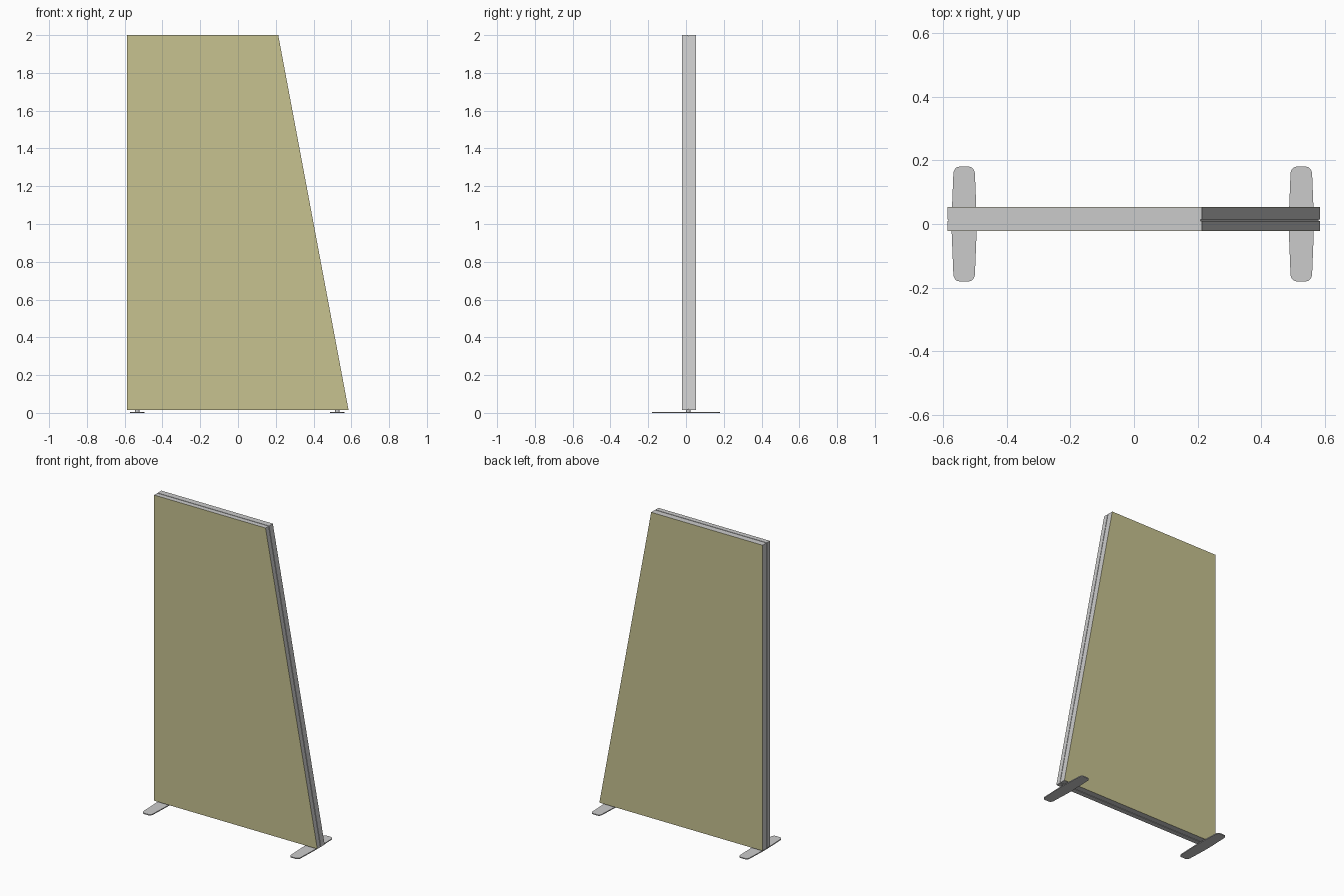
import bpy, bmesh, math
from mathutils import Vector

if "Cube" in bpy.data.objects:
    bpy.data.objects.remove(bpy.data.objects["Cube"])

OUTLINE = [(-0.587, 0.016), (0.585, 0.016), (0.213, 2.0), (-0.587, 2.0)]
Y_FRONT, Y_BACK, Y_MID = -0.022, 0.053, 0.012


def inset(points, d):
    """Move every edge of a counter-clockwise polygon inwards by d."""
    pts = [Vector(p) for p in points]
    out = []
    for i, p in enumerate(pts):
        a = (p - pts[i - 1]).normalized()
        b = (pts[(i + 1) % len(pts)] - p).normalized()
        na, nb = Vector((-a.y, a.x)), Vector((-b.y, b.x))
        out.append(p + (na + nb) * d / (1 + na.dot(nb)))
    return out


def loft(name, rings, mat=None):
    """Skin a stack of equal-length 3D rings and cap both ends."""
    bm = bmesh.new()
    loops = [[bm.verts.new(p) for p in r] for r in rings]
    n = len(loops[0])
    for a, b in zip(loops, loops[1:]):
        for i in range(n):
            j = (i + 1) % n
            bm.faces.new((a[i], a[j], b[j], b[i]))
    bm.faces.new(loops[0])
    bm.faces.new(loops[-1])
    bmesh.ops.recalc_face_normals(bm, faces=bm.faces)
    me = bpy.data.meshes.new(name)
    bm.to_mesh(me)
    bm.free()
    if mat:
        me.materials.append(mat)
    ob = bpy.data.objects.new(name, me)
    bpy.context.collection.objects.link(ob)
    return ob


def panel_ring(y, d=0.0):
    return [(p.x, y, p.y) for p in inset(OUTLINE, d)]


# Frame with a fine groove running round its edge
SKIN = 0.001
loft("frame", [panel_ring(y, d) for y, d in (
    (Y_FRONT + SKIN, 0), (Y_MID - 0.002, 0), (Y_MID - 0.002, 0.004),
    (Y_MID + 0.002, 0.004), (Y_MID + 0.002, 0), (Y_BACK - SKIN, 0))])

# Fabric faces
fabric = bpy.data.materials.new("fabric")
fabric.diffuse_color = (0.57, 0.54, 0.28, 1)
fabric.use_nodes = True
fabric.node_tree.nodes["Principled BSDF"].inputs["Base Color"].default_value = fabric.diffuse_color
loft("front_fabric", [panel_ring(Y_FRONT), panel_ring(Y_FRONT + SKIN)], fabric)
loft("back_fabric", [panel_ring(Y_BACK - SKIN), panel_ring(Y_BACK)], fabric)


def foot_outline():
    """Tapered blade with rounded ends, widest in the middle."""
    end = [(0.016 + 0.018 * math.cos(t), 0.156 + 0.024 * math.sin(t))
           for t in (math.radians(a) for a in range(0, 91, 15))]
    right = [(x, -y) for x, y in reversed(end)] + [(0.039, -0.03), (0.039, 0.03)] + end
    return right + [(-x, y) for x, y in reversed(right)]


# Flat feet, each with a short levelling stem up to the frame
for side, cx in (("left", -0.534), ("right", 0.526)):
    loft(side + "_foot", [[(cx + x, y, z) for x, y in foot_outline()]
                          for z in (0.0, 0.006)])
    circle = [(math.cos(k * math.pi / 6), math.sin(k * math.pi / 6)) for k in range(12)]
    loft(side + "_stem", [[(cx + 0.012 * x, Y_MID + 0.012 * y, z) for x, y in circle]
                          for z in (0.005, 0.018)])
